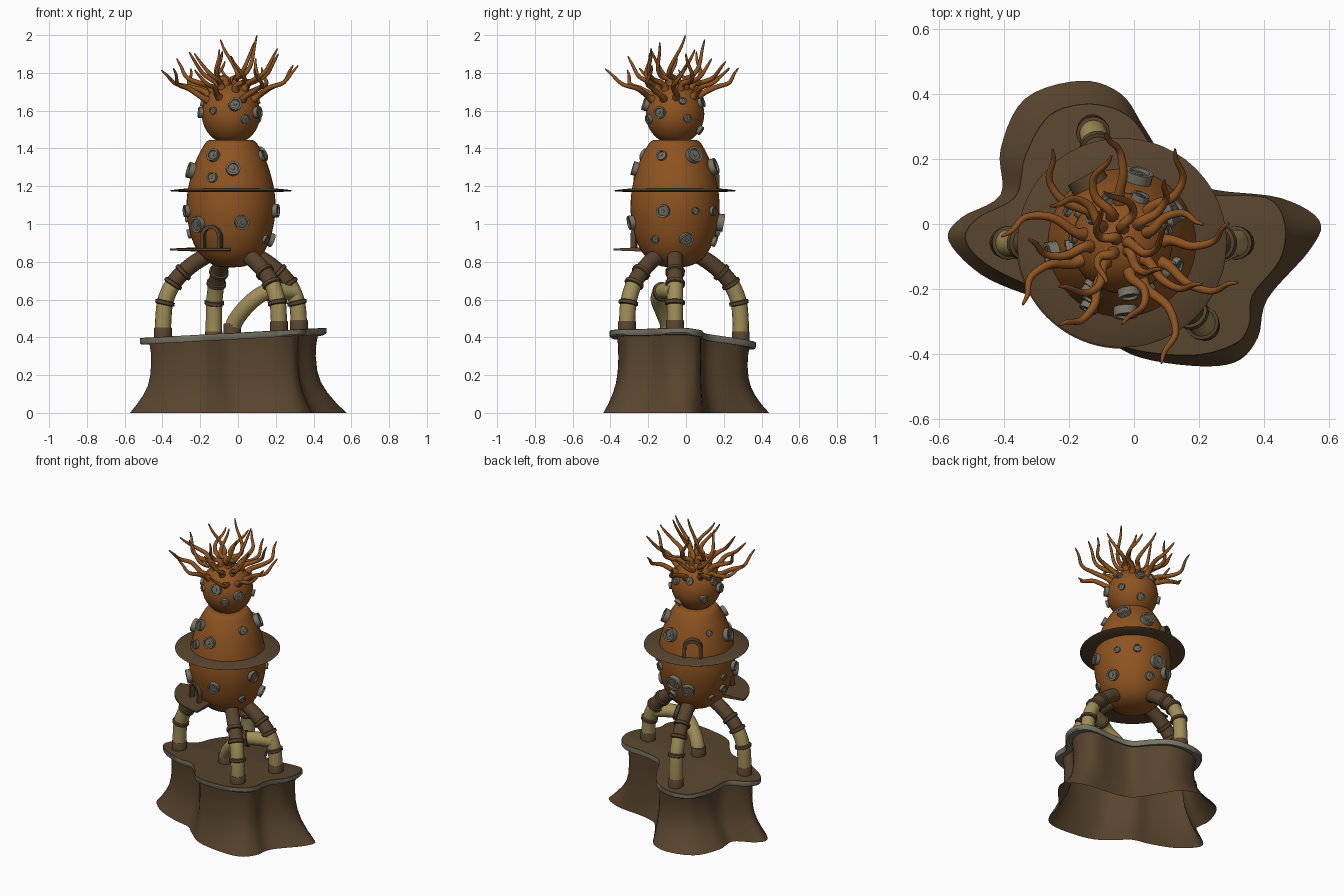
import bpy, bmesh, math, random
from mathutils import Vector as V

if "Cube" in bpy.data.objects:
    bpy.data.objects.remove(bpy.data.objects["Cube"])

random.seed(5)
CX, CY = -0.037, -0.058          # axis of the body


def mat(name, c):
    m = bpy.data.materials.new(name)
    m.diffuse_color = (*c, 1)
    m.use_nodes = True
    m.node_tree.nodes["Principled BSDF"].inputs["Base Color"].default_value = m.diffuse_color
    return m


ORANGE = mat("rust orange", (0.27, 0.088, 0.015))
BROWN = mat("dark brown", (0.098, 0.058, 0.027))
TAN = mat("pale tan", (0.35, 0.27, 0.10))
GREY = mat("warm grey", (0.19, 0.175, 0.13))
DARK = mat("dull grey", (0.145, 0.14, 0.11))


def finish(name, bm, mats, angle=40, normals=True):
    if normals:
        bmesh.ops.recalc_face_normals(bm, faces=bm.faces)
    me = bpy.data.meshes.new(name)
    bm.to_mesh(me)
    bm.free()
    for m in mats:
        me.materials.append(m)
    ob = bpy.data.objects.new(name, me)
    bpy.context.collection.objects.link(ob)
    bpy.ops.object.select_all(action='DESELECT')
    ob.select_set(True)
    bpy.context.view_layer.objects.active = ob
    bpy.ops.object.shade_smooth_by_angle(angle=math.radians(angle))
    return ob


def spline(pts, n, closed=False):
    """Catmull-Rom through the points"""
    pts = [V(p) for p in pts]
    k, out = len(pts), []
    for i in range(k if closed else k - 1):
        if closed:
            a, b, c, d = (pts[(i + j) % k] for j in (-1, 0, 1, 2))
        else:
            b, c = pts[i], pts[i + 1]
            a = pts[i - 1] if i else b * 2 - c
            d = pts[i + 2] if i + 2 < k else c * 2 - b
        for s in range(n):
            t = s / n
            out.append(0.5 * (2 * b + (c - a) * t + (2 * a - 5 * b + 4 * c - d) * t * t
                              + (3 * b - a - 3 * c + d) * t ** 3))
    return out if closed else out + [pts[-1]]


def bridge(bm, r1, r2, mi=0):
    n = len(r1)
    for i in range(n):
        j = (i + 1) % n
        bm.faces.new((r1[i], r1[j], r2[j], r2[i])).material_index = mi


def tube(bm, path, radii, seg=12, rule=None):
    ref, rings = None, []
    for i, p in enumerate(path):
        t = (path[min(i + 1, len(path) - 1)] - path[max(i - 1, 0)]).normalized()
        if ref is None:
            ref = t.orthogonal()
        ref = (ref - t * ref.dot(t)).normalized()
        side = t.cross(ref)
        rings.append([bm.verts.new(p + (ref * math.cos(a) + side * math.sin(a)) * radii[i])
                      for a in (2 * math.pi * k / seg for k in range(seg))])
    for i in range(len(rings) - 1):
        bridge(bm, rings[i], rings[i + 1], rule(path[i]) if rule else 0)
    for r, p in ((rings[0], path[0]), (rings[-1], path[-1])):
        bm.faces.new(r).material_index = rule(p) if rule else 0


def lathe(bm, prof, o, axis=V((0, 0, 1)), seg=32, mats=None):
    """Spin (radius, height) pairs about an axis through o"""
    u = axis.orthogonal().normalized()
    w = axis.cross(u)
    rings = [[bm.verts.new(o + axis * h + (u * math.cos(a) + w * math.sin(a)) * r)
              for a in (2 * math.pi * k / seg for k in range(seg))] for r, h in prof]
    for i in range(len(rings) - 1):
        bridge(bm, rings[i], rings[i + 1], mats[i] if mats else 0)
    bm.faces.new(rings[0])
    bm.faces.new(rings[-1]).material_index = mats[-1] if mats else 0


# lobed rock base: foot outline and top outline, point for point
FOOT = [(-.57, -.05), (-.53, .02), (-.41, .09), (-.41, .23), (-.335, .385), (-.165, .44),
        (-.04, .40), (.035, .29), (.13, .15), (.25, .105), (.45, .08), (.57, .01),
        (.54, -.08), (.41, -.23), (.38, -.35), (.31, -.425), (.17, -.435), (-.01, -.40),
        (-.13, -.31), (-.20, -.25), (-.32, -.22), (-.47, -.155)]
TOP = [(-.52, -.045), (-.48, .02), (-.365, .085), (-.335, .21), (-.26, .335), (-.135, .37),
       (-.02, .335), (.05, .245), (.12, .12), (.24, .09), (.41, .08), (.465, 0),
       (.45, -.11), (.365, -.22), (.355, -.31), (.31, -.37), (.17, -.405), (-.04, -.375),
       (-.13, -.28), (-.20, -.215), (-.32, -.19), (-.46, -.12)]
foot = spline([(x, y, 0) for x, y in FOOT], 5, True)
top = spline([(x, y, 0) for x, y in TOP], 5, True)


def deck_z(x, y):
    return 0.425 + 0.055 * x - 0.12 * max(y, 0)


bm = bmesh.new()
prev = None
for h, f in ((0, 0), (.12, .34), (.25, .64), (.38, .86), (.52, .98), (.7, 1.03), (.85, 1.01), (1, .93)):
    ring = []
    for a, b in zip(foot, top):
        p = a.lerp(b * 0.89, f)
        ring.append(bm.verts.new((p.x, p.y, h * (deck_z(b.x, b.y) - 0.02))))
    if prev:
        bridge(bm, prev, ring)
    prev = ring
finish("rock_base", bm, [BROWN], 50, False)

# deck slab: grey edge, brown top
bm = bmesh.new()
rings = []
for s, dz in ((.85, -.035), (.985, -.035), (1, -.026), (1, -.002), (.995, 0), (.66, 0), (.33, 0)):
    rings.append([bm.verts.new((p.x * s, p.y * s, deck_z(p.x * s, p.y * s) + dz)) for p in top])
for i in range(6):
    bridge(bm, rings[i], rings[i + 1], 1 if i >= 3 else 0)
bm.faces.new(rings[-1]).material_index = 1
finish("deck_slab", bm, [GREY, BROWN], 35)

# egg body, head and brim
PROFILE = [(.005, .77), (.07, .776), (.13, .803), (.177, .855), (.21, .93), (.23, 1.02),
           (.236, 1.09), (.229, 1.18), (.208, 1.27), (.184, 1.34), (.154, 1.40), (.128, 1.438), (.10, 1.446)]
body = [(p.x, p.y) for p in spline([(r, z, 0) for r, z in PROFILE], 3)]
HEAD_Z, HEAD_R = 1.582, 0.155
head = [(max(.002, HEAD_R * math.sin(a)), HEAD_Z - HEAD_R * 1.04 * math.cos(a))
        for a in (math.pi * k / 24 for k in range(25))]
O = V((CX, CY, 0))
for name, prof, m in (("egg_body", body, ORANGE), ("round_head", head, ORANGE),
                      ("wide_brim", [(.2, 1.168), (.315, 1.172), (.322, 1.176), (.315, 1.18), (.2, 1.192)], BROWN)):
    bm = bmesh.new()
    lathe(bm, prof, O, seg=48)
    finish(name, bm, [m])

# curved pipe legs with sockets and collars
LEG = [(.36, .41), (.358, .5), (.345, .6), (.295, .7), (.205, .785), (.10, .85)]


def collar(bm, p, t, r=.052, w=.014):
    lathe(bm, [(r - .012, -w), (r, -w * .6), (r, w * .6), (r - .012, w)], p, t, 16)


def pipe(name, path, collars, rule):
    bm = bmesh.new()
    tube(bm, path, [.043] * len(path), 16, rule)
    finish(name, bm, [TAN, BROWN])
    bm = bmesh.new()
    for k in collars:
        collar(bm, path[k], (path[k + 1] - path[k - 1]).normalized())
    f = path[0]
    z = deck_z(f.x, f.y)
    lathe(bm, [(.047, z - .015), (.047, z + .045), (.044, z + .049)], V((f.x, f.y, 0)), seg=16)
    finish(name + "_collars", bm, [BROWN])


for name, fx, fy in (("left_leg", -.397, -.058), ("right_leg", .325, -.058),
                     ("back_leg", -.128, .29), ("front_leg", .215, -.31)):
    d = V((fx - CX, fy - CY, 0)).normalized()
    path = spline([O + d * r + V((0, 0, z)) for r, z in LEG], 6)
    near = [min(range(len(path)), key=lambda k: abs(path[k].z - z)) for z in (.575, .69, .75)]
    pipe(name, path, near, lambda p: 1 if p.z > .68 else 0)
# crooked pipe joining the right leg
branch = spline([(-.03, -.09, .41), (-.022, -.095, .47), (.02, -.12, .535), (.09, -.145, .605),
                 (.17, -.12, .645), (.30, -.06, .64)], 6)
pipe("branch_pipe", branch, [23], lambda p: 0)


# round studs over head and body: (azimuth, height, radius)
def surface(prof, z):
    for (r1, z1), (r2, z2) in zip(prof, prof[1:]):
        if z1 <= z <= z2 and z2 > z1:
            r = r1 + (r2 - r1) * (z - z1) / (z2 - z1)
            return r, V((z2 - z1, 0, r1 - r2)).normalized()


STUDS = [(278, 1.63, .035), (233, 1.6, .02), (299, 1.555, .025), (330, 1.59, .032), (187, 1.59, .03),
         (16, 1.65, .02), (68, 1.64, .027), (72, 1.5, .025), (140, 1.69, .02), (107, 1.66, .025),
         (172, 1.64, .022), (142, 1.55, .025), (25, 1.56, .022),
         (239, 1.36, .035), (273, 1.29, .038), (243, 1.245, .028), (190, 1.28, .043), (337, 1.36, .028),
         (33, 1.36, .044), (76, 1.3, .044), (149, 1.33, .02), (284, 1.01, .038), (222, 1.0, .043),
         (195, 1.07, .032), (345, 1.07, .036), (27, 1.07, .02), (57, 1.07, .025), (90, 1.01, .047),
         (16, .92, .037), (330, .92, .022), (112, .97, .04), (170, 1.03, .02), (172, .95, .025),
         (153, .9, .02), (80, .91, .028)]
bm = bmesh.new()
for az, z, r in STUDS:
    R, n = surface(head if z > 1.45 else body, z)
    a = math.radians(az)
    out = V((math.cos(a), math.sin(a), 0))
    h = r * .65
    lathe(bm, [(r * .97, -.02), (r, h), (r * .72, h), (r * .68, h * .65), (r * .25, h * .7), (r * .22, h * .8)],
          O + out * R + V((0, 0, z)), (out * n.x + V((0, 0, n.z))).normalized(), 14,
          [0, 0, 0, 1, 0, 0])
finish("studs", bm, [GREY, DARK], 35)


# arched doorways
def doorway(name, az, z0, r0, r1):
    a = math.radians(az)
    out, side = V((math.cos(a), math.sin(a), 0)), V((-math.sin(a), math.cos(a), 0))
    bm = bmesh.new()
    loops = []
    for w, r in ((.06, r0), (.06, r1), (.04, r1), (.04, r0)):
        arc = [(w * math.cos(math.pi * k / 12), .065 + w * math.sin(math.pi * k / 12)) for k in range(13)]
        loops.append([bm.verts.new(O + out * r + side * x + V((0, 0, z0 + y)))
                      for x, y in [(w, 0)] + arc + [(-w, 0)]])
    for i in range(len(loops[0]) - 1):
        for k in range(4):
            A, B = loops[k], loops[(k + 1) % 4]
            bm.faces.new((A[i], A[i + 1], B[i + 1], B[i]))
    for i in (0, -1):
        bm.faces.new([l[i] for l in loops])
    finish(name, bm, [BROWN])


doorway("front_doorway", 242, .87, .205, .235)
doorway("back_doorway", 119, 1.185, .17, .235)

# balcony: a quarter ring below the front doorway
bm = bmesh.new()
sections = []
for k in range(19):
    a = math.radians(188 + 82 * k / 18)
    sections.append([bm.verts.new((CX + r * math.cos(a), CY + r * math.sin(a), z))
                     for r, z in ((.12, .852), (.325, .86), (.325, .87), (.12, .88))])
for s, t in zip(sections, sections[1:]):
    bridge(bm, s, t)
bm.faces.new(sections[0])
bm.faces.new(sections[-1])
finish("balcony", bm, [BROWN])

# long tentacle hair: spreads outward, then the tips sweep up
paths = []
for count, polar, reach, rise in ((5, 14, .10, .24), (8, 34, .18, .19), (9, 56, .22, .13)):
    for i in range(count):
        a = 2 * math.pi * (i + random.uniform(-.25, .25)) / count + polar
        p = math.radians(polar + random.uniform(-6, 6))
        out, side = V((math.cos(a), math.sin(a), 0)), V((-math.sin(a), math.cos(a), 0))
        n = out * math.sin(p) + V((0, 0, math.cos(p)))
        s = O + V((0, 0, HEAD_Z)) + n * (HEAD_R - .01)
        k, w = random.uniform(.75, 1.05), random.choice((-1, 1)) * random.uniform(.02, .045)
        up = V((0, 0, rise * random.uniform(.7, 1.2)))
        paths.append([s, s + n * .045,
                      s + out * reach * .5 * k + up * .3 + side * w * .7 + V((0, 0, .03)),
                      s + out * reach * .85 * k + up * .6 + side * w * .3 + V((0, 0, .025)),
                      s + out * reach * 1.0 * k + up * 1.05 - side * w + V((0, 0, .04)),
                      s + out * reach * 1.12 * k + up * 1.35 - side * w * 1.6 + V((0, 0, .05))])
high = max(p[-1].z for p in paths)
bm = bmesh.new()
for pts in paths:
    for p in pts[2:]:
        p.z = 1.7 + (p.z - 1.7) * (0.298 / (high - 1.7))
    path = spline(pts, 5)
    m = len(path) - 1
    tube(bm, path, [.003 + .015 * (1 - i / m) ** .7 + .005 * max(0, 1 - i / 5) for i in range(m + 1)], 9)
finish("tentacle_hair", bm, [ORANGE], 60)
